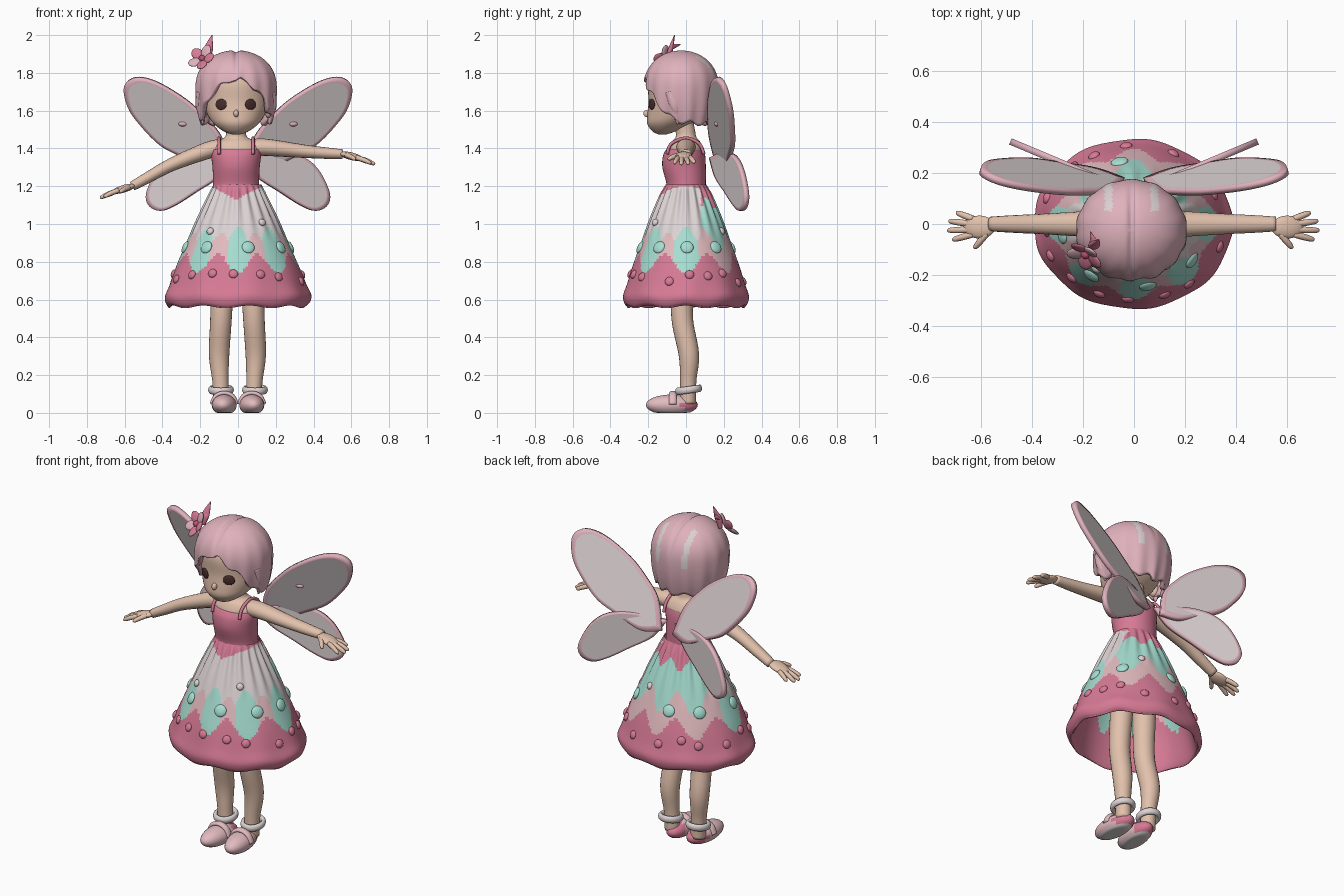
import bpy, bmesh, math, random
from mathutils import Vector, Matrix

random.seed(4)
cube = bpy.data.objects.get("Cube")
if cube:
    bpy.data.objects.remove(cube, do_unlink=True)


def material(name, *rgb):
    lin = [((c / 255 + 0.055) / 1.055) ** 2.4 for c in rgb] + [1]
    m = bpy.data.materials.new(name)
    m.use_nodes = True
    m.diffuse_color = lin
    bsdf = m.node_tree.nodes["Principled BSDF"]
    bsdf.inputs["Base Color"].default_value = lin
    bsdf.inputs["Roughness"].default_value = 0.8
    return m


SKIN = material("skin", 226, 193, 172)
HAIR = material("hair pink", 224, 178, 188)
PINK = material("dress pink", 214, 122, 149)
PALE = material("pale pink", 226, 187, 191)
WHITE = material("soft white", 220, 210, 211)
MINT = material("mint", 166, 222, 209)
BROWN = material("eye brown", 72, 44, 44)
ROSE = material("deep rose", 190, 85, 115)


def spline(pts, t):
    """Smooth interpolation through evenly spaced tuples."""
    n = len(pts) - 1
    i = min(int(t * n), n - 1)
    f = t * n - i
    a, b, c, d = (pts[min(max(k, 0), n)] for k in (i - 1, i, i + 1, i + 2))
    return [q + f / 2 * (r - p + f * (2 * p - 5 * q + 4 * r - s + f * (3 * (q - r) + s - p)))
            for p, q, r, s in zip(a, b, c, d)]


def finish(name, bm, mats, rule=None):
    bmesh.ops.remove_doubles(bm, verts=bm.verts, dist=1e-5)
    bmesh.ops.recalc_face_normals(bm, faces=bm.faces)
    for f in bm.faces:
        f.smooth = True
        if rule:
            f.material_index = mats.index(rule(f.calc_center_median()))
    me = bpy.data.meshes.new(name)
    bm.to_mesh(me)
    bm.free()
    for m in mats:
        me.materials.append(m)
    ob = bpy.data.objects.new(name, me)
    bpy.context.collection.objects.link(ob)
    return ob


def surface(name, func, rows, cols, mats, rule=None, cap=True):
    """Closed-around grid from func(t, angle)."""
    bm = bmesh.new()
    g = [[bm.verts.new(func(j / rows, math.tau * i / cols)) for i in range(cols)]
         for j in range(rows + 1)]
    for j in range(rows):
        for i in range(cols):
            k = (i + 1) % cols
            bm.faces.new((g[j][i], g[j][k], g[j + 1][k], g[j + 1][i]))
    if cap:
        bm.faces.new(g[0])
        bm.faces.new(g[-1])
    return finish(name, bm, mats, rule)


def tube(name, pts, mat, rows=16, cols=16, ref=(0, 1, 0)):
    """Tube through (x, y, z, radius across, radius along ref)."""
    def func(t, a):
        x, y, z, ru, rv = spline(pts, t)
        d = Vector(spline(pts, min(t + .01, 1))[:3]) - Vector(spline(pts, max(t - .01, 0))[:3])
        u = Vector(ref).cross(d).normalized()
        v = d.cross(u).normalized()
        return Vector((x, y, z)) + u * ru * math.cos(a) + v * rv * math.sin(a)
    return surface(name, func, rows, cols, [mat])


def loft(name, rings, mat, rows=28, cols=40):
    """Stack of level ellipses (y centre, z, rx, ry)."""
    def func(t, a):
        y, z, rx, ry = spline(rings, t)
        return Vector((rx * math.cos(a) - .01, y + ry * math.sin(a), z))
    return surface(name, func, rows, cols, [mat])


def blob(name, loc, size, mats, rot=None, rule=None, floor=None):
    bm = bmesh.new()
    m = Matrix.Translation(loc) @ (rot or Matrix()).to_4x4() @ Matrix.Diagonal((*size, 1))
    bmesh.ops.create_uvsphere(bm, u_segments=24, v_segments=16, radius=1, matrix=m)
    if floor is not None:
        for v in bm.verts:
            v.co.z = max(v.co.z, floor)
    return finish(name, bm, mats, rule)


def solid(ob, thick, offset):
    m = ob.modifiers.new("thickness", "SOLIDIFY")
    m.thickness, m.offset = thick, offset


# Skirt: outside profile, hem roll, then lining
SKIRT = [(1.21, .125, .105), (1.15, .15, .135), (1.0, .225, .2), (.8, .315, .275), (.68, .362, .312),
         (.615, .388, .332), (.57, .372, .32), (.585, .345, .295), (.8, .285, .245), (1.1, .15, .13)]


def skirt_point(t, a):
    z, rx, ry = spline(SKIRT, t)
    pleat = .05 * math.cos(20 * a) * max(0, min(1, (z - .9) * 4)) * min(1, (1.22 - z) * 20)
    wave = .012 * math.cos(9 * a) * max(0, 1 - (z - .56) * 4)
    k = 1 + (pleat + wave if t < .7 else 0)
    return Vector((rx * k * math.cos(a) - .003, ry * k * math.sin(a), z + wave * .6))


def skirt_colour(c):
    a = math.atan2(c.y, c.x)
    w = math.cos(8 * (a + math.pi / 2))
    shell = min((math.hypot(c.x / (p[1] or 1), c.y / p[2]) for p in SKIRT[:6]
                 if abs(p[0] - c.z) < .06), default=1)
    if c.z < .79 - .05 * w or shell < .6:
        return PINK
    if c.y > .08:
        return PINK if c.z > 1.11 + .03 * w else MINT if c.z > .92 - .06 * w else PALE
    if c.z > 1.13 + abs(c.x + .01) * .5:
        return PINK
    if w > -.15 and c.z < .93 + .06 * w:
        return MINT
    return PALE if c.z < .9 - .05 * w else WHITE


surface("skirt", skirt_point, 108, 144, [PINK, MINT, PALE, WHITE], skirt_colour, cap=False)

# Rosettes sewn on the skirt
for i in range(24):
    low = i < 16
    a = math.tau * (i + random.uniform(-.3, .3)) / (16 if low else 8) - math.pi / 2
    p = skirt_point(random.uniform(3.4, 3.9) / 9 if low else 2.6 / 9, a)
    out = Vector((p.x, p.y, .12)).normalized()
    rot = out.to_track_quat("Z", "Y").to_matrix()
    r = .024 if low else .034
    blob("skirt_rosette", p, (r, r, .014), [PINK if low else MINT], rot)
for t, a in ((2.2, -2.2), (1.95, -.95), (2.2, 1.1)):
    p = skirt_point(t / 9, a)
    rot = Vector((p.x, p.y, .1)).to_track_quat("Z", "Y").to_matrix()
    blob("white_rosette", p, (.02, .02, .014), [WHITE], rot)

# Bodice, upper chest, neck and face
loft("bodice", [(0, 1.18, .125, .105), (0, 1.22, .122, .105), (-.01, 1.3, .125, .115),
                (-.01, 1.36, .132, .112), (-.005, 1.395, .132, .1)], PINK)
loft("chest_and_neck", [(0, 1.35, .12, .1), (0, 1.4, .13, .092), (0, 1.435, .11, .075),
                        (0, 1.46, .06, .055), (-.005, 1.5, .052, .052), (-.02, 1.56, .055, .055)], SKIN)
loft("face", [(-.125, 1.474, .02, .02), (-.117, 1.49, .065, .06), (-.09, 1.53, .118, .115),
              (-.055, 1.58, .152, .15), (-.035, 1.65, .173, .163), (-.03, 1.75, .178, .17),
              (-.02, 1.83, .14, .14)], SKIN)
blob("nose", (-.01, -.205, 1.585), (.014, .02, .02), [SKIN])

# Hair: cap with a parting, strands and a hem that drops at the sides
HEM = [(h,) for h in (1.775, 1.74, 1.68, 1.60, 1.55, 1.535, 1.53, 1.53, 1.53, 1.53)]


def hair_point(t, d):
    side = d if d < math.pi else math.tau - d
    hem = spline(HEM, side / math.pi)[0] + .012 * math.sin(11 * d)
    z = hem + (1.92 - hem) * math.cos(t * math.pi / 2)
    if z > 1.71:
        r = math.sqrt(max(0, 1 - ((z - 1.71) / .21) ** 2.4))
    else:
        r = 1 - .13 * ((1.71 - z) / .18) ** 2
    r *= 1 + .022 * t * t * math.cos(14 * d)
    x = .217 * r * math.sin(d)
    groove = .012 * math.exp(-(x / .014) ** 2) if t > 0 else .012
    return Vector((x - .01, -.025 - .2 * r * math.cos(d), z - groove))


def hair_colour(c):
    streak = c.y > .05 and c.z > 1.7 and .075 < abs(c.x + .01) < .105
    return WHITE if streak else HAIR


solid(surface("hair", hair_point, 40, 112, [HAIR, WHITE], hair_colour, cap=False), .025, -1)

# Flower in the hair
centre = Vector((-.185, -.11, 1.87))
facing = Vector((-.4, -.7, .5)).to_track_quat("Z", "Y").to_matrix()
for i in range(5):
    turn = facing @ Matrix.Rotation(math.tau * i / 5, 3, "Z") @ Matrix.Rotation(-.35, 3, "Y")
    blob("hair_flower_petal", centre + turn @ Vector((.042, 0, 0)), (.04, .03, .01), [HAIR if i % 2 else PINK], turn)
blob("hair_flower_centre", centre + facing @ Vector((0, 0, .012)), (.018, .018, .018), [ROSE], facing)
for tip in ((-.138, -.06, 2.0), (-.17, -.03, 1.95)):
    tube("hair_flower_leaf", [(-.165, -.09, 1.87, .012, .012), (-.155, -.08, 1.93, .022, .012),
                              (*tip, .002, .002)], PINK)


# Wings: flat outlines in x, z with a coloured rim
UPPER = [(.04, 1.30), (.09, 1.46), (.18, 1.57), (.28, 1.66), (.43, 1.75), (.54, 1.775), (.60, 1.73),
         (.58, 1.62), (.51, 1.52), (.41, 1.42), (.30, 1.36), (.15, 1.29)]
LOWER = [(.03, 1.35), (.2, 1.38), (.33, 1.36), (.42, 1.29), (.48, 1.17), (.47, 1.10), (.41, 1.07),
         (.33, 1.1), (.22, 1.17), (.1, 1.25)]


def wing(name, sx, outline, mid, depth):
    loop = outline + outline[:1]
    bm = bmesh.new()
    n, steps = 72, (0.01, .3, .6, .8, .9, 1)
    rows = []
    for s in steps:
        row = []
        for i in range(n):
            x, z = spline(loop, i / n)
            x, z = mid[0] + (x - mid[0]) * s, mid[1] + (z - mid[1]) * s
            row.append(bm.verts.new((sx * x, depth(x, z), z)))
        rows.append(row)
    bm.faces.new(rows[0])
    for j in range(len(steps) - 1):
        for i in range(n):
            k = (i + 1) % n
            f = bm.faces.new((rows[j][i], rows[j][k], rows[j + 1][k], rows[j + 1][i]))
            f.material_index = int(steps[j] > .85)
    solid(finish(name, bm, [WHITE, HAIR]), .026, 0)


for sx, side in ((1, "left"), (-1, "right")):
    wing(side + "_upper_wing", sx, UPPER, (.35, 1.55), lambda x, z: .6 + .32 * x - .34 * z)
    wing(side + "_lower_wing", sx, LOWER, (.3, 1.24), lambda x, z: .12 + .42 * x)
    blob(side + "_wing_spot", (sx * .29, .165, 1.53), (.025, .016, .014), [HAIR])

    # Eyes and ears
    turn = Matrix.Rotation(sx * .48, 3, "Z")
    blob(side + "_eye", (sx * .078 - .011, -.181, 1.633), (.033, .008, .029), [BROWN], turn)
    blob(side + "_ear", (sx * .172 - .01, -.05, 1.6), (.022, .03, .04), [SKIN])
    tube(side + "_side_lock", [(sx * .19 - .01, -.08, 1.70, .02, .03), (sx * .195 - .01, -.06, 1.62, .018, .025),
                               (sx * .175 - .01, -.04, 1.53, .006, .01)], HAIR)

    # Shoulder strap
    tube(side + "_strap", [(sx * .09 - .01, y, z, .009, .009) for y, z in
                           ((-.1, 1.37), (-.078, 1.425), (0, 1.455), (.07, 1.425), (.095, 1.37))],
         PINK, cols=8, ref=(1, 0, 0))

    # Arm and hand
    if sx > 0:
        path = [(.08, 1.405, .045), (.16, 1.405, .045), (.35, 1.385, .035), (.47, 1.375, .03), (.555, 1.37, .025)]
        slope = -.25
    else:
        path = [(.08, 1.405, .045), (.16, 1.39, .045), (.35, 1.315, .035), (.47, 1.25, .03), (.56, 1.2, .025)]
        slope = -.3
    tube(side + "_arm", [(sx * x, 0, z, r, r * 1.15) for x, z, r in path], SKIN)
    wx, wz = path[-1][:2]
    blob(side + "_palm", (sx * (wx + .045), -.012, wz + .045 * slope), (.065, .045, .02), [SKIN],
         Matrix.Rotation(-sx * math.atan(slope), 3, "Y"))
    for y0, y1, x0, x1 in ((.02, .045, .07, .135), (0, .012, .08, .165), (-.022, -.025, .08, .17),
                           (-.04, -.062, .07, .15), (-.035, -.095, .015, .065)):
        tube(side + "_finger", [(sx * (wx + x0 + (x1 - x0) * t), y0 + (y1 - y0) * t,
                                 wz + slope * (x0 + (x1 - x0) * t) - .012 * t * t, r, r)
                                for t, r in ((0, .013), (.5, .013), (.9, .01), (1, .004))], SKIN, 8, 10)

    # Leg
    tube(side + "_leg", [(sx * x - .003, y, z, r, r) for x, y, z, r in
                         ((.075, 0, .95, .07), (.08, -.015, .7, .062), (.087, -.02, .5, .057),
                          (.097, .015, .31, .054), (.09, .012, .17, .043), (.085, .01, .05, .042))], SKIN, 28, 24)

    # Shoe with sole, heel and straps
    blob(side + "_shoe", (sx * .073, -.075, .042), (.066, .138, .055), [PALE, PINK, WHITE],
         Matrix.Rotation(sx * .08, 3, "Z"),
         lambda c: WHITE if c.z < .012 else PINK if c.y > -.02 else PALE, floor=.0)
    cuff = lambda t, a: Vector((sx * .09 + (.055 + .013 * math.cos(a)) * math.cos(math.tau * t),
                                .014 + (.058 + .013 * math.cos(a)) * math.sin(math.tau * t),
                                .122 + .02 * math.sin(a) + .008 * math.sin(math.tau * t)))
    surface(side + "_ankle_strap", cuff, 32, 10, [WHITE], cap=False)
    tube(side + "_instep_strap", [(sx * .073 + x, -.07, z, .012, .02) for x, z in
                                  ((-.066, .045), (-.045, .088), (0, .105), (.045, .088), (.066, .045))], PALE)
